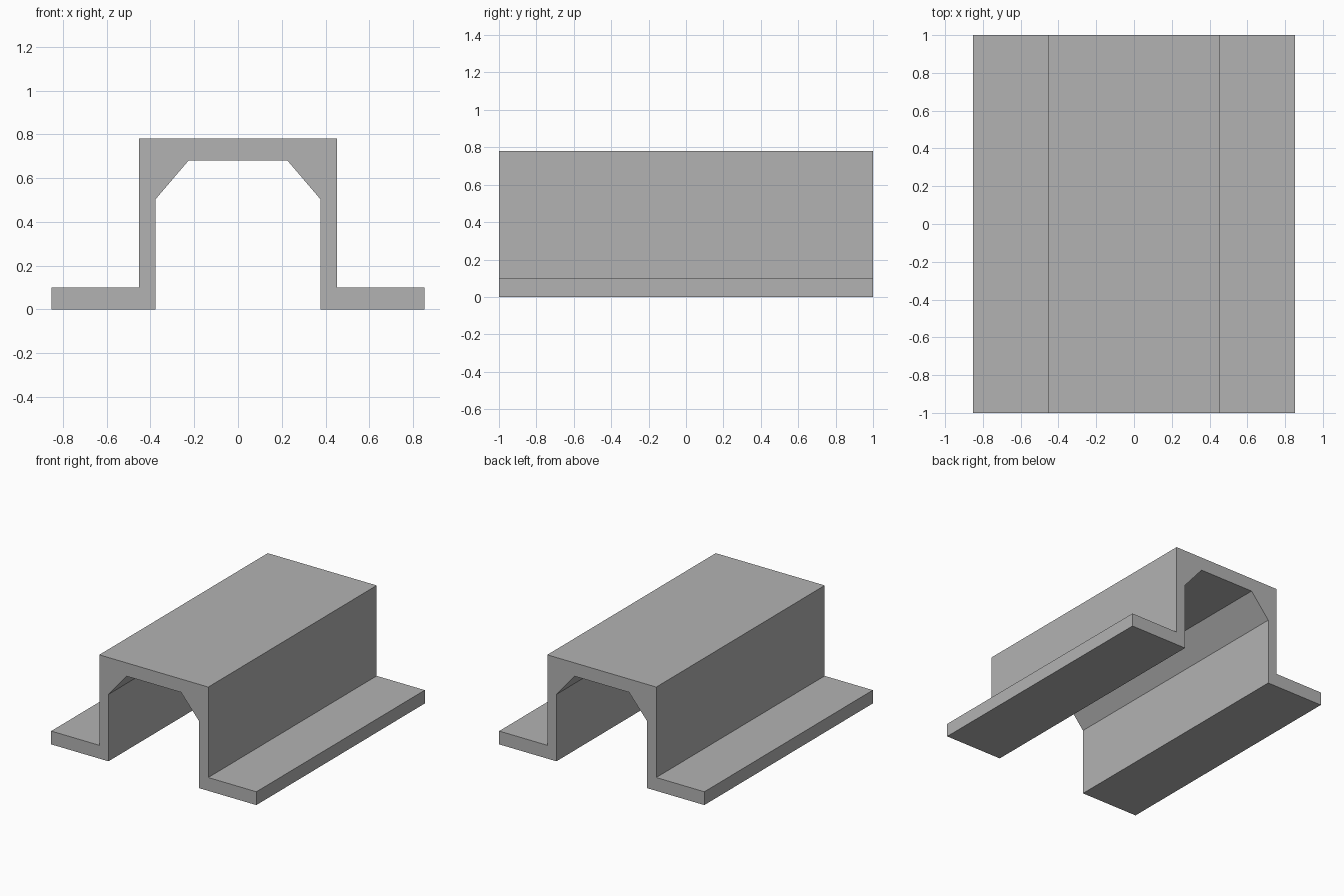
import bpy, bmesh

cube = bpy.data.objects.get("Cube")
if cube:
    bpy.data.objects.remove(cube, do_unlink=True)

# Plain grey material
grey = bpy.data.materials.new("plain grey")
grey.use_nodes = True
colour = (0.45, 0.45, 0.45, 1)
grey.diffuse_color = colour
grey.node_tree.nodes["Principled BSDF"].inputs["Base Color"].default_value = colour

# Right half of the hat-shaped cross-section (x, z), from inner roof round to the top
half = [(0.226, 0.68), (0.377, 0.503), (0.377, 0), (0.853, 0),
        (0.853, 0.1), (0.453, 0.1), (0.453, 0.78)]
profile = half + [(-x, z) for x, z in reversed(half)]

# Channel: the cross-section extruded along its length
bm = bmesh.new()
section = bm.faces.new([bm.verts.new((x, -1, z)) for x, z in profile])
extruded = bmesh.ops.extrude_face_region(bm, geom=[section], use_keep_orig=True)
moved = [v for v in extruded["geom"] if isinstance(v, bmesh.types.BMVert)]
bmesh.ops.translate(bm, vec=(0, 2, 0), verts=moved)
bmesh.ops.recalc_face_normals(bm, faces=bm.faces)

mesh = bpy.data.meshes.new("flanged_channel")
bm.to_mesh(mesh)
bm.free()
mesh.materials.append(grey)
channel = bpy.data.objects.new("flanged_channel", mesh)
bpy.context.scene.collection.objects.link(channel)
